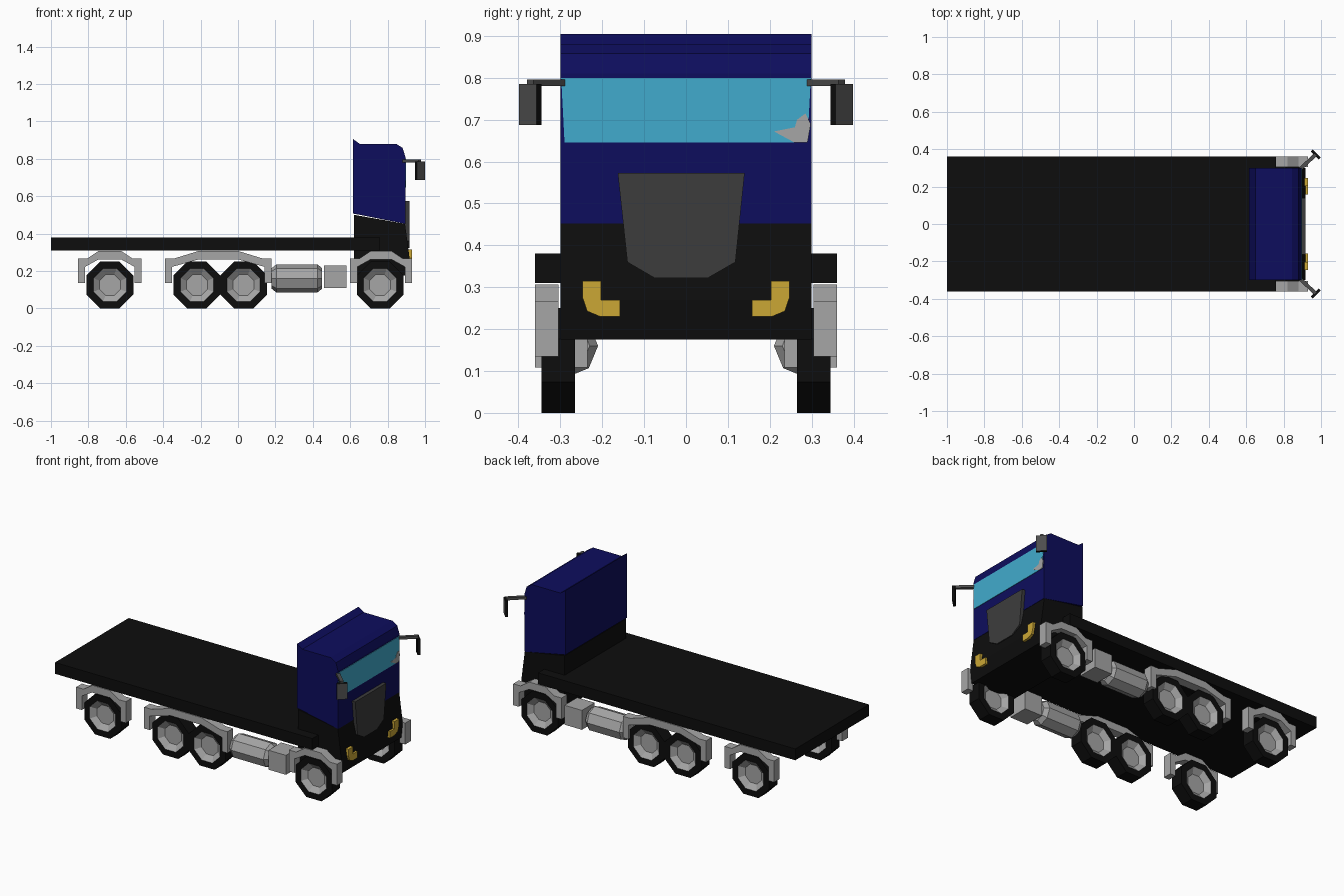
import bpy, bmesh, math
from mathutils import Matrix, Vector

if "Cube" in bpy.data.objects:
    bpy.data.objects.remove(bpy.data.objects["Cube"])


def mat(name, r, g, b):
    m = bpy.data.materials.new(name)
    m.diffuse_color = (r, g, b, 1)
    m.use_nodes = True
    m.node_tree.nodes["Principled BSDF"].inputs["Base Color"].default_value = m.diffuse_color
    return m


BLACK = mat("black", 0.004, 0.004, 0.004)
BLUE = mat("dark blue", 0.004, 0.004, 0.11)
GLASS = mat("sky blue", 0.053, 0.41, 0.61)
GREY = mat("light grey", 0.38, 0.38, 0.38)
CHARCOAL = mat("charcoal", 0.046, 0.046, 0.046)
SLATE = mat("slate grey", 0.075, 0.075, 0.075)
YELLOW = mat("amber", 0.6, 0.39, 0.036)


def finish(name, bm, *mats):
    bmesh.ops.recalc_face_normals(bm, faces=bm.faces)
    me = bpy.data.meshes.new(name)
    bm.to_mesh(me)
    bm.free()
    for m in mats:
        me.materials.append(m)
    ob = bpy.data.objects.new(name, me)
    bpy.context.collection.objects.link(ob)
    return ob


def prism(name, pts, axis, lo, hi, material):
    """Extrude a profile: axis 'y' takes (x, z) points, axis 'x' takes (y, z)."""
    bm = bmesh.new()
    place = (lambda p, t: (p[0], t, p[1])) if axis == 'y' else (lambda p, t: (t, p[0], p[1]))
    a = [bm.verts.new(place(p, lo)) for p in pts]
    b = [bm.verts.new(place(p, hi)) for p in pts]
    bm.faces.new(a)
    bm.faces.new(b)
    n = len(pts)
    for i in range(n):
        bm.faces.new((a[i], a[(i + 1) % n], b[(i + 1) % n], b[i]))
    return finish(name, bm, material)


def box(name, x0, x1, y0, y1, z0, z1, material):
    return prism(name, [(x0, z0), (x1, z0), (x1, z1), (x0, z1)], 'y', y0, y1, material)


def lathe(name, profile, centre, axis, phase, mats, grey_rule=None):
    """Eight-sided turned shape; profile is (radius, distance along axis)."""
    bm = bmesh.new()
    rings = []
    for r, t in profile:
        ring = []
        for k in range(8):
            a = phase + k * math.pi / 4
            u, w = r * math.cos(a), r * math.sin(a)
            p = (u, t, w) if axis == 'y' else (t, u, w)
            ring.append(bm.verts.new(Vector(centre) + Vector(p)))
        rings.append(ring)
    bm.faces.new(rings[0])
    bm.faces.new(rings[-1])
    for a, b in zip(rings, rings[1:]):
        for k in range(8):
            bm.faces.new((a[k], a[(k + 1) % 8], b[(k + 1) % 8], b[k]))
    if grey_rule:
        for f in bm.faces:
            f.material_index = int(grey_rule(f))
    return finish(name, bm, *mats)


# Flat bed
box("flat_bed", -1, 0.76, -0.36, 0.36, 0.31, 0.38, BLACK)

# Cab: black base, blue shell
prism("cab_base", [(0.62, 0.175), (0.62, 0.5), (0.893, 0.452), (0.917, 0.27), (0.908, 0.175)],
      'y', -0.3, 0.3, BLACK)
prism("cab_shell", [(0.615, 0.507), (0.615, 0.905), (0.65, 0.88), (0.845, 0.88), (0.88, 0.858),
                    (0.895, 0.81), (0.895, 0.452)], 'y', -0.3, 0.3, BLUE)

# Windscreen plate with its pale corner patch
prism("windscreen", [(-0.29, 0.645), (0.29, 0.645), (0.298, 0.8), (-0.298, 0.8)],
      'x', 0.893, 0.898, GLASS)
prism("windscreen_patch", [(0.21, 0.672), (0.26, 0.645), (0.29, 0.645), (0.298, 0.69),
                           (0.285, 0.715), (0.265, 0.7), (0.26, 0.682)], 'x', 0.894, 0.8995, GREY)

# Grille
prism("grille", [(-0.163, 0.573), (0.14, 0.573), (0.118, 0.36), (0.052, 0.322), (-0.075, 0.322),
                 (-0.14, 0.36)], 'x', 0.89, 0.916, CHARCOAL)

HEADLIGHT = [(0.247, 0.315), (0.203, 0.315), (0.203, 0.27), (0.158, 0.27), (0.158, 0.23),
             (0.205, 0.23), (0.236, 0.243), (0.247, 0.275)]
RIM = 0.088 / math.cos(math.pi / 8)
HUB = 0.056 / math.cos(math.pi / 8)
TYRE = 0.125 / math.cos(math.pi / 8)
WHEEL = [(HUB, -0.014), (RIM, -0.04), (TYRE, -0.04), (TYRE, 0.04), (RIM, 0.04), (HUB, 0.014)]


def is_rim(f):
    c = f.calc_center_median()
    return max((v.co - c).length for v in f.verts) < 0.065 and abs(f.normal.y) > 0.3


def fender(name, x0, x1, rise, y0, y1):
    t = 0.038   # leg thickness
    pts = [(x0, 0.135), (x0, 0.267), (x0 + 0.05, 0.267), (x0 + rise, 0.307), (x1 - rise, 0.307),
           (x1 - 0.05, 0.267), (x1, 0.267), (x1, 0.135), (x1 - t, 0.135), (x1 - t, 0.222),
           (x1 - rise, 0.262), (x0 + rise, 0.262), (x0 + t, 0.222), (x0 + t, 0.135)]
    prism(name, pts, 'y', y0, y1, GREY)


for s, side in ((-1, "right"), (1, "left")):
    # Wheels: black tyres with grey dished rims on both faces
    for i, x in enumerate((-0.685, -0.22, 0.03, 0.76)):
        w = lathe(f"wheel_{i + 1}_{side}", WHEEL, (x, s * 0.305, 0.125), 'y', math.pi / 8,
                  (BLACK, GREY))
        for f in w.data.polygons:
            radius = math.hypot(f.center.x - x, f.center.z - 0.125)
            f.material_index = 1 if radius < 0.08 else 0

    # Mudguards
    y0, y1 = sorted((s * 0.305, s * 0.36))
    fender(f"rear_mudguard_{side}", -0.855, -0.515, 0.11, y0, y1)
    fender(f"middle_mudguard_{side}", -0.39, 0.18, 0.18, y0, y1)
    fender(f"front_mudguard_{side}", 0.6, 0.93, 0.11, y0, y1)

    # Fuel tank and equipment box
    lathe(f"fuel_tank_{side}", [(0.055, 0.18), (0.075, 0.205), (0.075, 0.425), (0.055, 0.45)],
          (0, s * 0.285, 0.16), 'x', 0, (GREY,))
    box(f"equipment_box_{side}", 0.46, 0.58, *sorted((s * 0.235, s * 0.36)), 0.108, 0.228, GREY)

    # Headlight
    prism(f"headlight_{side}", [(s * y, z) for y, z in HEADLIGHT], 'x', 0.9, 0.929, YELLOW)

    # Diagonal mirror arm and mirror with a slate outer face
    arm = box(f"mirror_arm_{side}", -0.06, 0.06, -0.01, 0.01, 0.78, 0.796, SLATE)
    arm.data.transform(Matrix.Translation((0.928, s * 0.331, 0)) @ Matrix.Rotation(s * math.radians(43), 4, 'Z'))
    mirror = box(f"mirror_{side}", -0.008, 0.008, -0.03, 0.03, 0.687, 0.785, BLACK)
    mirror.data.transform(Matrix.Translation((0.972, s * 0.372, 0)) @ Matrix.Rotation(s * math.pi / 4, 4, 'Z'))
    mirror.data.materials.append(SLATE)
    for f in mirror.data.polygons:
        f.material_index = int(f.normal.dot(Vector((0.7, 0.7 * s, 0))) > 0.9)
